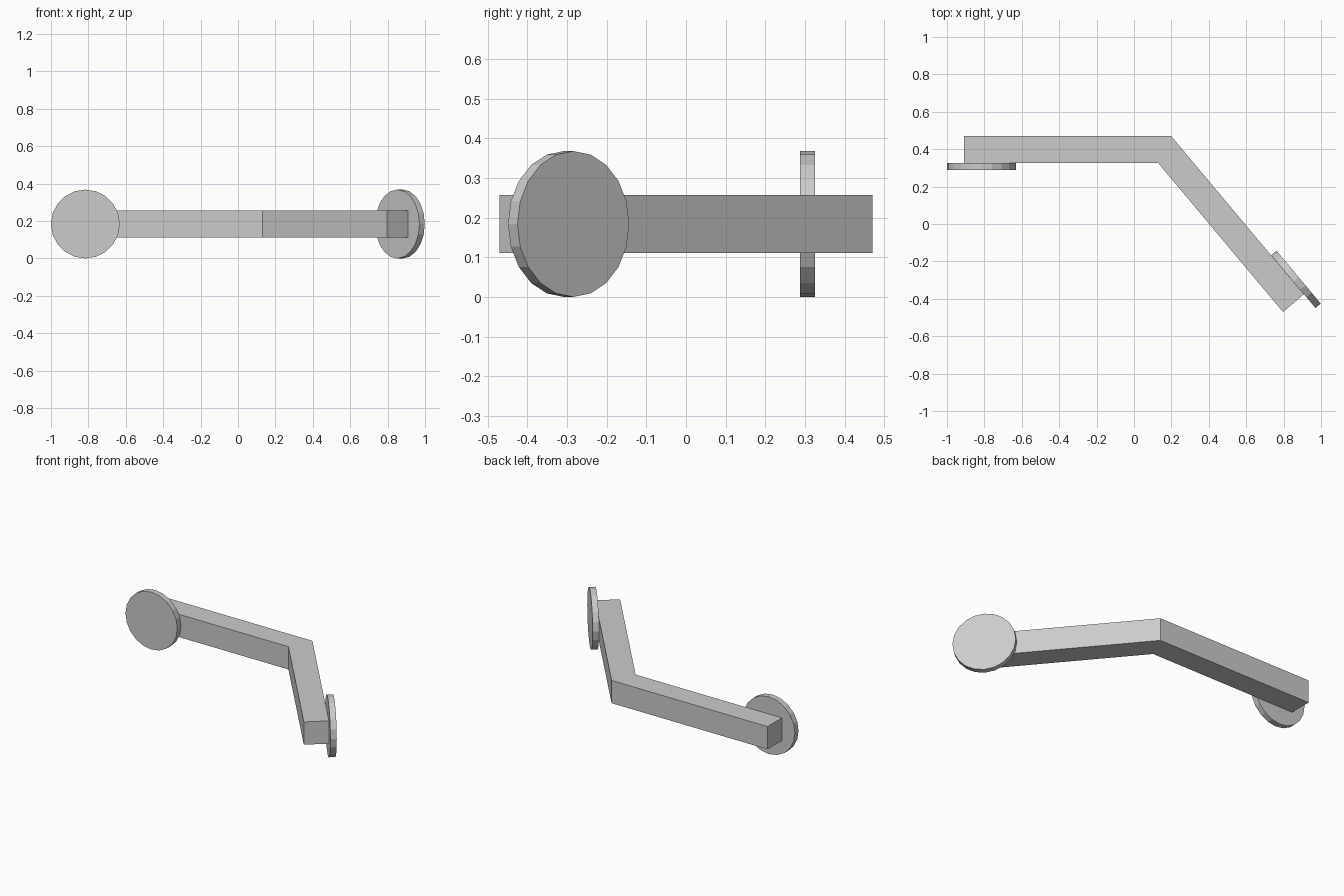
import bpy, bmesh
from mathutils import Matrix, Vector

cube = bpy.data.objects.get("Cube")
if cube:
    bpy.data.objects.remove(cube, do_unlink=True)

grey = bpy.data.materials.new("light grey")
grey.use_nodes = True
grey.diffuse_color = (0.6, 0.6, 0.6, 1)
grey.node_tree.nodes["Principled BSDF"].inputs["Base Color"].default_value = (0.6, 0.6, 0.6, 1)

MID_Z = 0.184      # height of the centreline
BAR = 0.146        # bar thickness
DISC_R = 0.184
DISC_T = 0.037


def add_object(name, bm):
    bmesh.ops.recalc_face_normals(bm, faces=bm.faces)
    mesh = bpy.data.meshes.new(name)
    bm.to_mesh(mesh)
    bm.free()
    mesh.materials.append(grey)
    obj = bpy.data.objects.new(name, mesh)
    bpy.context.collection.objects.link(obj)
    return obj


def add_disc(name, touch, outward):
    """Round plate standing on edge, its inner face at touch."""
    direction = Vector(outward).normalized()
    centre = Vector(touch) + direction * DISC_T / 2
    # local z becomes the plate axis, local y stays up
    side = Vector((0, 0, 1)).cross(direction)
    rot = Matrix((side, Vector((0, 0, 1)), direction)).transposed().to_4x4()
    bm = bmesh.new()
    bmesh.ops.create_cone(bm, cap_ends=True, segments=20, radius1=DISC_R,
                          radius2=DISC_R, depth=DISC_T,
                          matrix=Matrix.Translation(centre) @ rot)
    return add_object(name, bm)


# Bent bar: plan outline extruded upward
outline = [(-0.908, 0.471), (0.198, 0.471), (0.908, -0.376),
           (0.797, -0.471), (0.13, 0.325), (-0.908, 0.325)]
bm = bmesh.new()
base = bm.faces.new([bm.verts.new((x, y, MID_Z - BAR / 2)) for x, y in outline])
top = bmesh.ops.extrude_face_region(bm, geom=[base])["geom"]
bmesh.ops.translate(bm, vec=(0, 0, BAR),
                    verts=[v for v in top if isinstance(v, bmesh.types.BMVert)])
add_object("bent_bar", bm)

# End plates
add_disc("right_end_disc", (-0.816, 0.325, MID_Z), (0, -1, 0))
add_disc("left_end_disc", (0.852, -0.308, MID_Z), (0.767, 0.642, 0))
